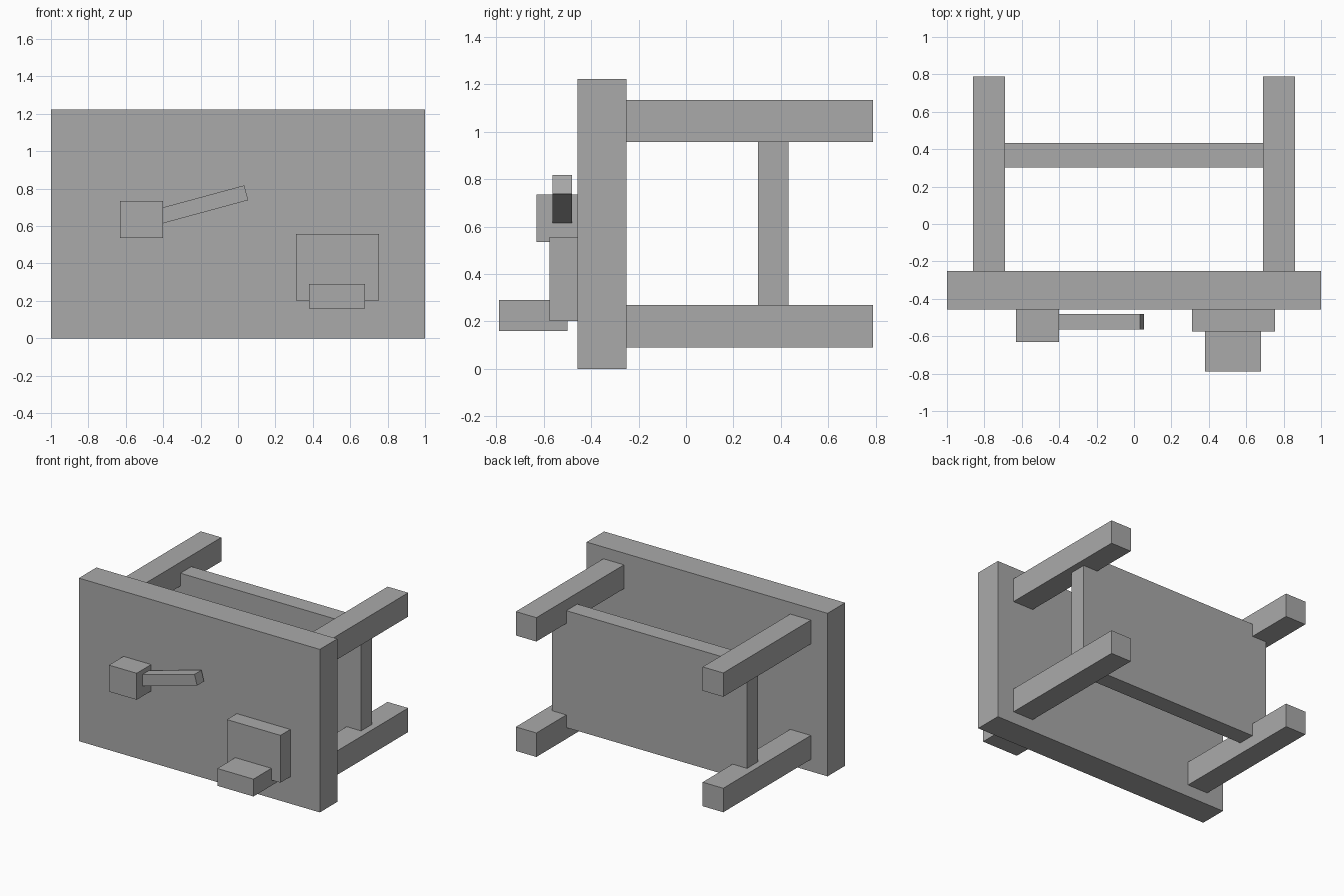
import bpy
import math
from mathutils import Matrix, Vector

if "Cube" in bpy.data.objects:
    bpy.data.objects.remove(bpy.data.objects["Cube"])

grey = bpy.data.materials.new("plain_grey")
grey.diffuse_color = (0.4, 0.4, 0.4, 1)
grey.use_nodes = True
grey.node_tree.nodes["Principled BSDF"].inputs["Base Color"].default_value = grey.diffuse_color


def box(name, x, y, z):
    """Box from (min, max) ranges on each axis."""
    lo, hi = Vector((x[0], y[0], z[0])), Vector((x[1], y[1], z[1]))
    bpy.ops.mesh.primitive_cube_add(size=1)
    ob = bpy.context.object
    ob.name = name
    ob.data.transform(Matrix.Translation((lo + hi) / 2) @ Matrix.Diagonal((*(hi - lo), 1)))
    ob.data.materials.append(grey)
    return ob


# Upright front slab
box("front_panel", (-1, 1), (-0.458, -0.25), (0, 1.223))

# Four legs reaching backwards
for side, x in (("left", (-0.861, -0.69)), ("right", (0.69, 0.861))):
    for level, z in (("lower", (0.09, 0.27)), ("upper", (0.956, 1.135))):
        box(f"{level}_{side}_leg", x, (-0.25, 0.788), z)

# Board joining the legs, let into them
box("cross_board", (-0.81, 0.81), (0.303, 0.433), (0.175, 1.052))

# Lever: block with a tilted rod
box("lever_block", (-0.63, -0.40), (-0.63, -0.458), (0.536, 0.735))
rod = box("lever_rod", (-0.56, 0), (-0.041, 0.041), (-0.041, 0.041))
rod.location = (0.044, -0.522, 0.778)
rod.rotation_euler.y = -math.radians(15.2)

# Plate with a projecting ledge
box("lower_plate", (0.31, 0.755), (-0.575, -0.458), (0.202, 0.557))
box("plate_ledge", (0.38, 0.68), (-0.788, -0.50), (0.16, 0.29))
